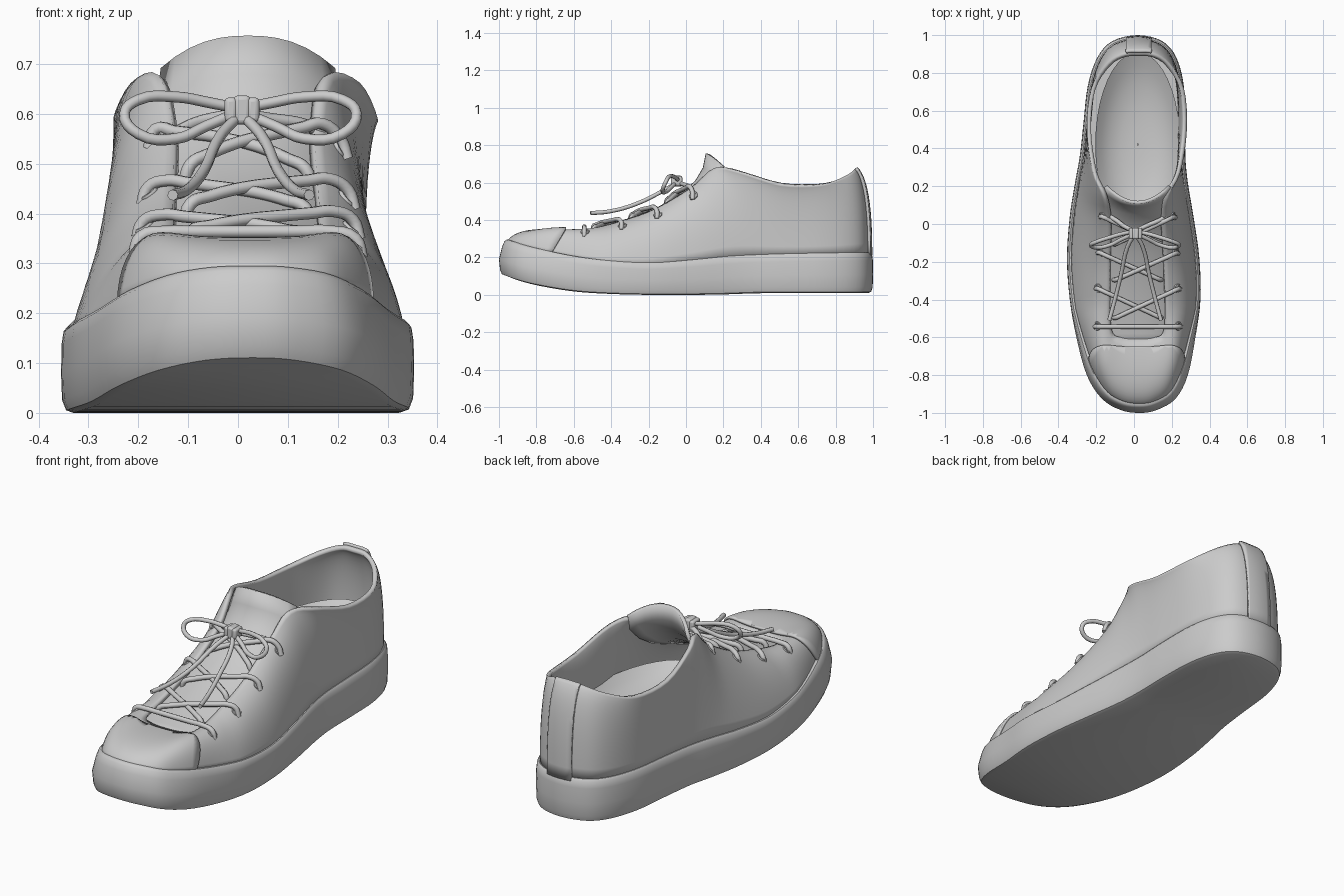
import bpy, bmesh, math
from mathutils import Vector
from mathutils.bvhtree import BVHTree

if "Cube" in bpy.data.objects:
    bpy.data.objects.remove(bpy.data.objects["Cube"])

# Stations from toe to heel. Sole: y, left x, right x, bottom z, top z
SOLE = [(-1.0, .03, .03, .105, .295), (-.985, -.07, .12, .10, .292), (-.925, -.17, .22, .08, .276),
        (-.80, -.25, .285, .05, .247), (-.60, -.305, .325, .018, .207), (-.40, -.34, .352, .005, .182),
        (-.18, -.355, .346, 0, .172), (.04, -.34, .315, 0, .188), (.22, -.312, .285, .003, .206),
        (.36, -.287, .272, .008, .214), (.53, -.268, .272, .01, .22), (.73, -.245, .264, .01, .224),
        (.88, -.195, .225, .01, .226), (.968, -.115, .15, .01, .227), (1.0, .02, .02, .01, .227)]
# Upper rim (throat slot and collar): y, left x, right x, z
RIM = [(-.61, .02, .02, .332), (-.608, -.03, .07, .332), (-.60, -.07, .11, .333), (-.58, -.11, .15, .337),
       (-.50, -.125, .163, .353), (-.36, -.13, .165, .393), (-.18, -.13, .16, .455), (.02, -.13, .155, .57),
       (.15, -.16, .18, .678), (.27, -.215, .245, .662), (.5, -.25, .280, .592), (.72, -.225, .264, .59),
       (.85, -.14, .185, .635), (.9, -.05, .1, .67), (.905, .025, .025, .675)]
SUB = 4


def closed_loop(rows):
    """Right side toe to heel, left side back; Catmull-Rom smoothed."""
    pts = [Vector((r[2], r[0], *r[3:5])) for r in rows]
    pts += [Vector((r[1], r[0], *r[3:5])) for r in rows[-2:0:-1]]
    n, out = len(pts), []
    for i in range(n):
        a, b, c, d = (pts[(i + k) % n] for k in (-1, 0, 1, 2))
        for j in range(SUB):
            t = j / SUB
            out.append(.5 * (2 * b + (c - a) * t + (2 * a - 5 * b + 4 * c - d) * t * t
                             + (3 * b - a - 3 * c + d) * t ** 3))
    return out


def finish(obj, angle=40):
    bpy.ops.object.select_all(action='DESELECT')
    obj.select_set(True)
    bpy.context.view_layer.objects.active = obj
    bpy.ops.object.shade_smooth_by_angle(angle=math.radians(angle))
    return obj


def new_object(name, bm, thick=0, offset=0):
    me = bpy.data.meshes.new(name)
    bm.to_mesh(me)
    bm.free()
    ob = bpy.data.objects.new(name, me)
    bpy.context.collection.objects.link(ob)
    if thick:
        s = ob.modifiers.new("thickness", 'SOLIDIFY')
        s.thickness, s.offset = thick, offset
    return finish(ob)


def loft(rings, cyclic=True, fill=False):
    bm = bmesh.new()
    vs = [[bm.verts.new(p) for p in r] for r in rings]
    n = len(vs[0])
    for a, b in zip(vs, vs[1:]):
        for k in range(n if cyclic else n - 1):
            m = (k + 1) % n
            bm.faces.new((a[k], a[m], b[m], b[k]))
    if fill:                       # close by bridging right to left points
        for ring, flip in ((vs[0], True), (vs[-1], False)):
            for k in range(n // 2):
                f = [ring[k], ring[k + 1], ring[(n - k - 1) % n], ring[(n - k) % n]]
                f = list(dict.fromkeys(f))
                bm.faces.new(f[::-1] if flip else f)
    return bm


sole, rim = closed_loop(SOLE), closed_loop(RIM)
N = len(sole)


def toe(k):
    """0 behind the ball of the foot, 1 at the toe."""
    return min(1, max(0, (-sole[k].y - .45) / .4))


def inset(k, d):
    t = sole[(k + 1) % N] - sole[k - 1]
    t = Vector((t.x, t.y)).normalized()
    return Vector((sole[k].x - t.y * d, sole[k].y + t.x * d))


# Thick rubber sole, its upper edge leaning back around the toe
PROFILE = [(.025, 0), (.01, .03), (.002, .15), (0, .45), (.001, .8), (.005, .95), (.014, 1), (.035, 1.0)]
rings = [[(*inset(k, d + .026 * toe(k) * max(0, f - .5) * 2 + .015 * toe(k) * max(0, .4 - f)),
           sole[k][2] + (sole[k][3] - sole[k][2]) * f) for k in range(N)] for d, f in PROFILE]
new_object("sole", loft(rings, fill=True))

# Upper: each column is a curve from the sole edge to the rim
STEPS = 12
columns = []
for k in range(N):
    xy = inset(k, .018 + .035 * toe(k))
    base = Vector((*xy, sole[k][3] - .015))
    front = toe(k)
    rear = min(1, max(0, (xy.y - .1) / .4))
    kxy = .65 + .2 * front + .37 * rear
    if xy.x > 0:                   # fuller outer side
        kxy += .12 * (1 - front) * (1 - rear)
    kz = .85 + .75 * front
    top = Vector(rim[k][:3])
    ctrl = Vector((*(xy * kxy + Vector((top.x, top.y)) * (1 - kxy)), base.z + (top.z - base.z) * kz))
    columns.append([base * (1 - t) ** 2 + ctrl * 2 * t * (1 - t) + top * t * t
                    for t in (i / STEPS for i in range(STEPS + 1))])
upper_rings = [list(r) for r in zip(*columns)]
upper_bm = loft(upper_rings)
upper_bm.normal_update()
upper_tree = BVHTree.FromBMesh(upper_bm)
new_object("upper", upper_bm, .022, -1)

# Padded footbed: shallow bowl inside the opening
bowl = [[(.02 + .225 * r * math.cos(a), .42 + .49 * r * math.sin(a), .31 + .09 * r ** 3)
         for a in (i * math.tau / 40 for i in range(40))] for r in (1, .85, .65, .4, .15, .01)]
new_object("footbed", loft(bowl))


def overlay(name, planes, thick):
    """Raised panel cut out of the upper's surface."""
    bm = loft(upper_rings)
    for co, no in planes:
        bmesh.ops.bisect_plane(bm, geom=bm.verts[:] + bm.edges[:] + bm.faces[:],
                               plane_co=co, plane_no=no, clear_outer=True)
    return new_object(name, bm, thick, 1)


overlay("toe_cap", [((0, -.65, .335), (0, .1, -.06))], .012)
overlay("heel_strip", [((.09, 0, 0), (1, 0, 0)), ((-.04, 0, 0), (-1, 0, 0)), ((0, .6, 0), (0, -1, 0))], .014)

# Tongue: arched strip; y, z, half width, edge setback, edge drop
TONGUE = [(-.68, .318, .15, 0, .03), (-.58, .337, .17, 0, .03), (-.45, .367, .18, 0, .035),
          (-.3, .412, .18, 0, .04), (-.15, .47, .18, 0, .045), (-.03, .54, .18, .02, .055),
          (.05, .612, .18, .05, .06), (.09, .68, .185, .08, .06), (.105, .757, .175, .09, .065)]
rows = []
for y, z, w, back, drop in TONGUE:
    rows.append([(.02 + w * u, y + back * u * u, z - drop * abs(u) ** 2.4) for u in (i / 6 - 1 for i in range(13))])
tongue_bm = loft(rows, cyclic=False)
tongue_tree = BVHTree.FromBMesh(tongue_bm)
new_object("tongue", tongue_bm, .018, -1)


def tube(name, points, radius):
    cu = bpy.data.curves.new(name, 'CURVE')
    cu.dimensions = '3D'
    cu.bevel_depth, cu.bevel_resolution, cu.resolution_u = radius, 2, 4
    cu.use_fill_caps = True
    sp = cu.splines.new('BEZIER')
    sp.bezier_points.add(len(points) - 1)
    for bp, p in zip(sp.bezier_points, points):
        bp.co = p
        bp.handle_left_type = bp.handle_right_type = 'AUTO'
    ob = bpy.data.objects.new(name, cu)
    bpy.context.collection.objects.link(ob)
    bpy.ops.object.select_all(action='DESELECT')
    ob.select_set(True)
    bpy.context.view_layer.objects.active = ob
    bpy.ops.object.convert(target='MESH')
    return finish(bpy.context.view_layer.objects.active, 60)


def surface(x, y):
    hits = [t.ray_cast(Vector((x, y, 2)), Vector((0, 0, -1))) for t in (upper_tree, tongue_tree)]
    return max((h for h in hits if h[0] is not None), key=lambda h: h[0].z)


# Eyelets: row y and half spacing
ROWS = [(-.54, .215), (-.34, .21), (-.15, .2), (.04, .185)]
CX = .02
for i, (y, w) in enumerate(ROWS):
    for side in (-1, 1):
        loc, nor = surface(CX + side * w, y)[:2]
        nor = -nor if nor.z < 0 else nor
        bpy.ops.mesh.primitive_torus_add(major_radius=.019, minor_radius=.005, major_segments=16,
                                         minor_segments=6, location=loc,
                                         rotation=nor.to_track_quat('Z', 'Y').to_euler())
        eyelet = bpy.context.object
        eyelet.name = f"eyelet_{i}_{'right' if side > 0 else 'left'}"
        finish(eyelet, 60)


def lace(name, a, b, lift):
    """Taut lace over the tongue and eyestay, both ends tucked in."""
    n = 8
    pts = []
    for j in range(n + 1):
        x, y = (a[i] + (b[i] - a[i]) * j / n for i in (0, 1))
        pts.append(surface(x, y)[0] + Vector((0, -.3 * lift, lift)))
    z = [p.z for p in pts]
    for j in range(1, n):          # pull tight: upper hull of the heights
        pts[j].z = max(z[i] + (z[k] - z[i]) * (j - i) / (k - i)
                       for i in range(j + 1) for k in range(j, n + 1) if i < k)
    for end in (0, -1):
        tip = pts[end] + Vector((math.copysign(.014, pts[end].x - CX), 0, -.04))
        pts.insert(0, tip) if end == 0 else pts.append(tip)
    tube(name, pts, .0125)


y0, w0 = ROWS[0]
lace("lace_bar", (CX - w0, y0), (CX + w0, y0), .012)
for i in range(3):
    for side in (-1, 1):
        (ya, wa), (yb, wb) = ROWS[i], ROWS[i + 1]
        lace(f"lace_cross_{i}_{'right' if side > 0 else 'left'}", (CX - side * .115, ya + .05),
             (CX + side * wb, yb), .010 + (.008 if side > 0 else 0))

# Bow: loops, hanging ends and knot
LOOP = [(0, -.04, .61), (.06, -.05, .622), (.13, -.07, .634), (.205, -.095, .628), (.233, -.11, .60),
        (.205, -.125, .56), (.13, -.11, .55), (.07, -.08, .575), (0, -.05, .605)]
TAIL = [(0, -.05, .6), (.04, -.12, .558), (.075, -.27, .485), (.11, -.41, .446), (.137, -.51, .437)]
for side, label in ((-1, "left"), (1, "right")):
    tube(f"bow_loop_{label}", [(.005 + side * x, y, z) for x, y, z in LOOP], .011)
    tube(f"bow_end_{label}", [(.006 + side * x, y, z) for x, y, z in TAIL], .011)
    root = [(.005, -.04, .6), (.005 + side * .06, -.01, .59)]
    tube(f"bow_root_{label}", root + [(CX + side * .115, .02, .578), (CX + side * .15, .04, .56)], .012)
for i, (x, sx) in enumerate(((.008, .034), (-.014, .026), (.03, .026))):
    bpy.ops.mesh.primitive_cube_add(size=1, location=(x, -.05, .608))
    knot = bpy.context.object
    knot.name = f"knot_{i}"
    knot.scale = (sx, .06, .058 if i == 0 else .05)
    bpy.ops.object.transform_apply(location=False, scale=True)
    bev = knot.modifiers.new("round", 'BEVEL')
    bev.width, bev.segments = .009, 3
    finish(knot, 50)
